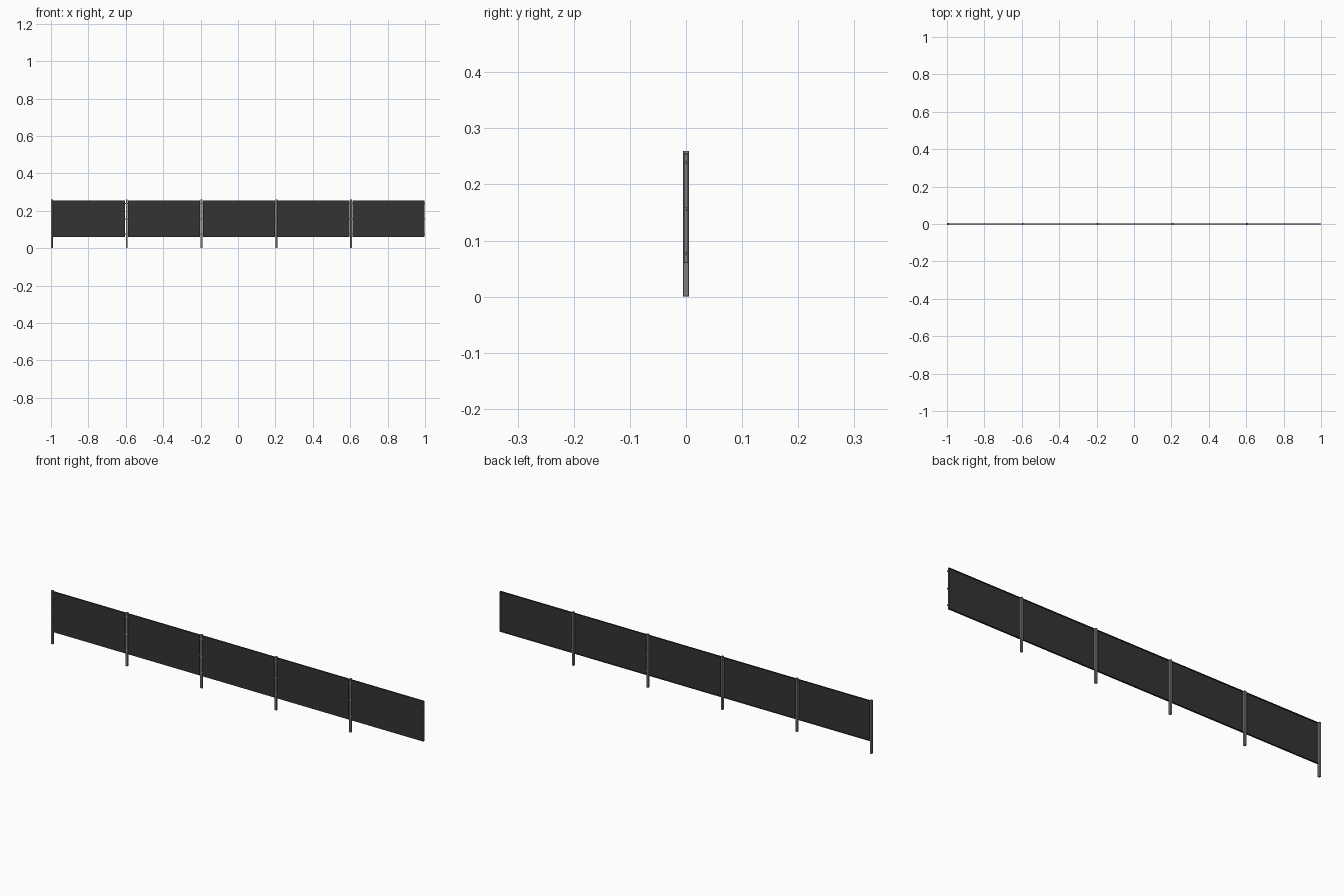
import bpy, bmesh

if "Cube" in bpy.data.objects:
    bpy.data.objects.remove(bpy.data.objects["Cube"])

def material(name, v):
    m = bpy.data.materials.new(name)
    m.diffuse_color = (v, v, v * 1.03, 1)
    m.use_nodes = True
    m.node_tree.nodes["Principled BSDF"].inputs["Base Color"].default_value = m.diffuse_color
    return m

steel = material("grey steel", 0.21)
dark = material("dark mesh", 0.034)

def boxes(name, parts, mat, bevel=0):
    # one object made of boxes given as (x0, x1, y0, y1, z0, z1)
    bm = bmesh.new()
    for x0, x1, y0, y1, z0, z1 in parts:
        vs = bmesh.ops.create_cube(bm, size=1)["verts"]
        for v in vs:
            v.co = ((x0 + x1) / 2 + v.co.x * (x1 - x0),
                    (y0 + y1) / 2 + v.co.y * (y1 - y0),
                    (z0 + z1) / 2 + v.co.z * (z1 - z0))
    me = bpy.data.meshes.new(name)
    bm.to_mesh(me)
    bm.free()
    ob = bpy.data.objects.new(name, me)
    bpy.context.collection.objects.link(ob)
    me.materials.append(mat)
    if bevel:
        b = ob.modifiers.new("bevel", "BEVEL")
        b.width = bevel
        b.segments = 1

R = 0.005            # half the post width
LOW, HIGH = 0.06, 0.255
T = 0.0012           # sheet metal thickness

for i in range(5):
    x = -0.995 + 0.4 * i
    a, b = x + R + 0.002, x + 0.4 - R - 0.003
    # square post
    boxes(f"post_{i}", [(x - R, x + R, -R, R, 0, 0.26)], steel, 0.0008)
    # infill sheet with folded top and bottom lips
    boxes(f"panel_{i}", [
        (a, b, -0.004, -0.004 + T, LOW, HIGH),
        (a, b, -0.004 + T, 0.004, HIGH - T, HIGH),
        (a, b, -0.004 + T, 0.004, LOW, LOW + T)], dark)
    # end flanges of the panel
    boxes(f"panel_ends_{i}", [
        (e, e + T, -0.004 + T, 0.004, LOW + T, HIGH - T)
        for e in (a, b - T)], steel)
    # clips joining the panel to the posts
    boxes(f"clips_{i}", [
        (c0, c1, -0.004, 0.002, z - 0.003, z + 0.003)
        for z in (0.077, 0.156, 0.239)
        for c0, c1 in ((x + R, a), (b, x + 0.4 - R))], steel)
